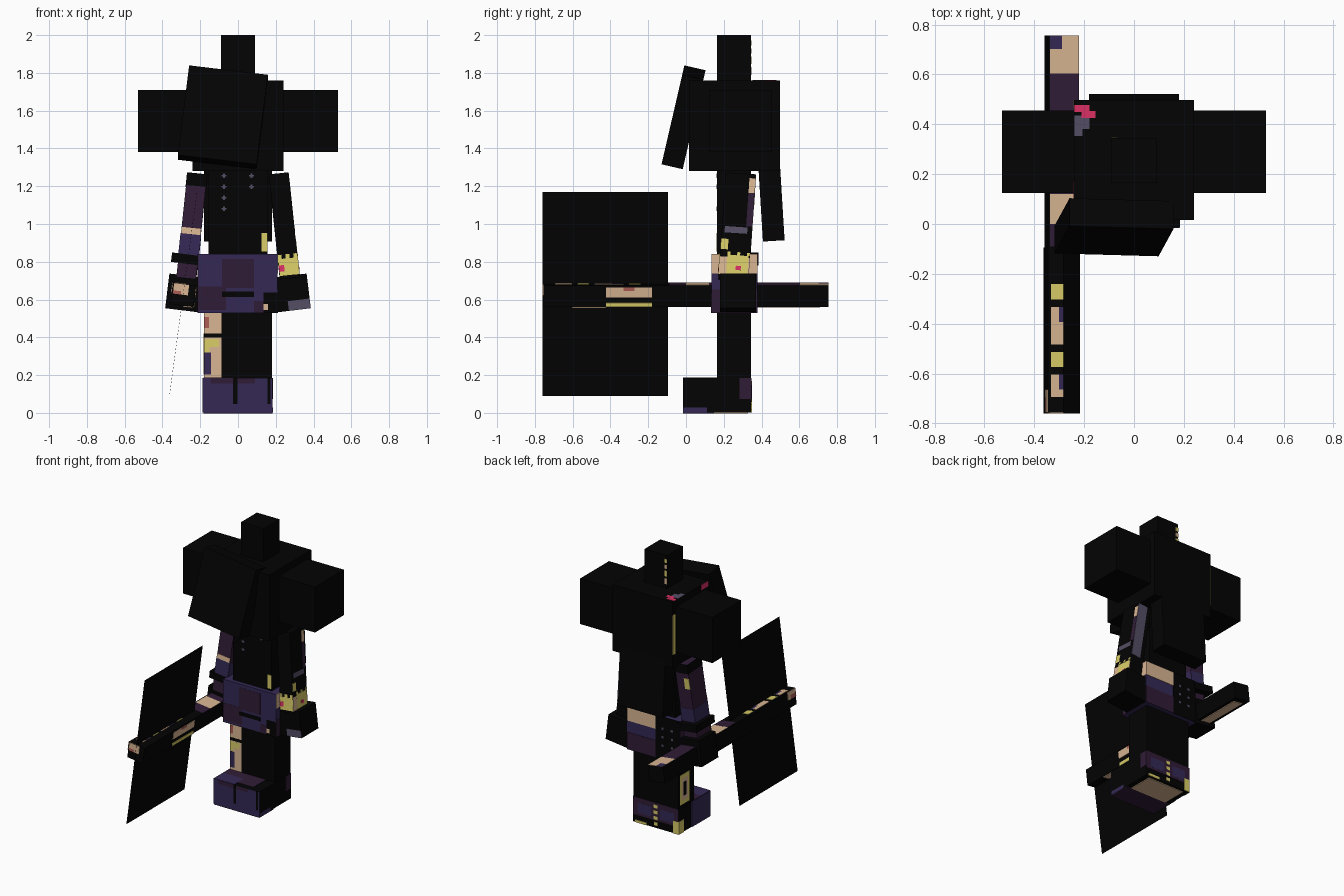
import bpy
from math import radians
from mathutils import Matrix, Vector

if "Cube" in bpy.data.objects:
    bpy.data.objects.remove(bpy.data.objects["Cube"], do_unlink=True)


def material(name, red, green, blue):
    mat = bpy.data.materials.new(name)
    mat.use_nodes = True
    colour = (red, green, blue, 1)
    mat.diffuse_color = colour
    mat.node_tree.nodes["Principled BSDF"].inputs["Base Color"].default_value = colour
    return mat


black = material("soft black", .001, .001, .001)
plum = material("dark plum", .03, .012, .038)
indigo = material("indigo", .034, .022, .09)
tan = material("skin tan", .7, .47, .29)
yellow = material("pale yellow", .7, .61, .14)
grey = material("violet grey", .09, .075, .13)
pink = material("hot pink", .7, .03, .13)
rust = material("rust red", .42, .11, .09)


def cuboid(name, colour, low, high, matrix):
    """Box between two local corners, placed by a matrix."""
    corners = [(x, y, z) for x in (low[0], high[0])
               for y in (low[1], high[1]) for z in (low[2], high[2])]
    faces = [(0, 1, 3, 2), (4, 6, 7, 5), (0, 4, 5, 1),
             (2, 3, 7, 6), (0, 2, 6, 4), (1, 5, 7, 3)]
    mesh = bpy.data.meshes.new(name)
    mesh.from_pydata(corners, [], faces)
    mesh.materials.append(colour)
    obj = bpy.data.objects.new(name, mesh)
    obj.matrix_world = matrix
    bpy.context.collection.objects.link(obj)


def part(name, colour, centre, size, pitch=0, roll=0):
    half = Vector(size) / 2
    matrix = (Matrix.Translation(centre) @ Matrix.Rotation(radians(pitch), 4, "X")
              @ Matrix.Rotation(radians(roll), 4, "Y"))
    cuboid(name, colour, -half, half, matrix)
    return {"name": name, "half": half, "matrix": matrix, "layers": 0}


# Each side: normal axis, direction, horizontal axis, vertical axis
SIDES = {"front": (1, -1, 0, 2), "back": (1, 1, 0, 2), "left": (0, 1, 1, 2),
         "right": (0, -1, 1, 2), "top": (2, 1, 0, 1), "bottom": (2, -1, 0, 1)}


def paint(owner, side, colour, u0, u1, v0, v1):
    """Thin plate covering a fraction of one side of a part."""
    normal, sign, across, up = SIDES[side]
    half = owner["half"]
    owner["layers"] += 1
    low, high = Vector(), Vector()
    for axis, start, end in ((across, u0, u1), (up, v0, v1)):
        low[axis] = half[axis] * (2 * start - 1)
        high[axis] = half[axis] * (2 * end - 1)
    inner = sign * half[normal]
    outer = inner + sign * (.001 + owner["layers"] * .0002)
    low[normal], high[normal] = min(inner, outer), max(inner, outer)
    cuboid(f"{owner['name']}_{side}_patch", colour, low, high, owner["matrix"])


def wrap(owner, colour, v0, v1):
    for side in ("front", "back", "left", "right"):
        paint(owner, side, colour, 0, 1, v0, v1)


# Head, with the large hood, side puffs and tilted mask
crown = part("crown", black, (0, .255, 1.86), (.18, .18, .28))
for colour, start, end in ((tan, .25, .4), (yellow, .45, .6), (tan, .65, .75), (yellow, .8, .9)):
    paint(crown, "back", colour, 0, .12, start, end)
hood = part("hood", black, (0, .257, 1.52), (.48, .48, .48))
paint(hood, "top", grey, 0, .07, .7, .76)
paint(hood, "top", grey, 0, .13, .76, .87)
paint(hood, "top", pink, 0, .13, .9, .96)
paint(hood, "top", pink, .06, .18, .85, .91)
paint(hood, "right", yellow, .93, 1, .2, .8)
paint(hood, "right", pink, .15, .32, .92, 1)
for side, sign in (("left", 1), ("right", -1)):
    part(f"{side}_puff", black, (sign * .37, .29, 1.545), (.32, .33, .33))
part("mask", black, (-.08, -.013, 1.565), (.42, .115, .49), -13, 7)
part("back_hair", black, (0, .447, 1.2), (.36, .115, .58), 3.5)

# Torso with buttons
torso = part("torso", black, (0, .255, 1.0), (.31, .18, .58))
for u in (.26, .73):
    for row in range(4 if u < .5 else 2):
        v = .94 - row * .1
        paint(torso, "front", grey, u - .04, u + .04, v - .007, v + .007)
        paint(torso, "front", grey, u - .015, u + .015, v - .02, v + .02)
paint(torso, "front", yellow, .9, 1, .25, .42)

# Skirt with coloured panels
skirt = part("skirt", indigo, (0, .255, .685), (.42, .24, .31))
paint(skirt, "front", plum, .3, .7, .42, .92)
paint(skirt, "front", plum, 0, .35, .05, .45)
paint(skirt, "front", plum, .7, .85, 0, .2)
paint(skirt, "front", black, .3, .7, .27, .36)
paint(skirt, "front", black, .82, 1, 0, .35)
paint(skirt, "front", tan, .82, .88, .05, .15)
for side, start in (("left", 0), ("back", .45)):
    paint(skirt, side, tan, start, 1, .67, 1)
    paint(skirt, side, plum, start, 1, 0, .4)
paint(skirt, "back", black, 0, .45, 0, 1)
for u in (.12, .3):
    for v in (.3, .5, .7):
        paint(skirt, "back", grey, u, u + .04, v, v + .05)
paint(skirt, "right", plum, 0, 1, 0, 1)

# Legs, with one bare striped shin
legs = part("legs", black, (0, .255, .42), (.36, .18, .72))
paint(legs, "front", tan, 0, .26, .17, .67)
paint(legs, "front", yellow, 0, .22, .4, .46)
paint(legs, "front", yellow, 0, .08, .36, .42)
paint(legs, "front", black, 0, .26, .47, .5)
paint(legs, "front", indigo, 0, .1, .2, .36)
paint(legs, "front", rust, 0, .07, .54, .62)
paint(legs, "right", yellow, .3, .9, .2, .5)
paint(legs, "right", tan, .4, .8, .24, .46)
paint(legs, "right", black, .5, .7, .28, .42)

# Shoes as one block with a dividing line
shoes = part("shoes", black, (0, .165, .093), (.365, .36, .182))
paint(shoes, "front", indigo, 0, 1, 0, 1)
paint(shoes, "front", plum, .1, .75, .85, 1)
paint(shoes, "front", black, .43, .49, .25, 1)
paint(shoes, "front", black, .93, .97, .25, 1)
paint(shoes, "left", plum, .83, 1, .4, 1)
paint(shoes, "left", indigo, 0, .35, 0, .15)
paint(shoes, "top", plum, 0, .8, .1, .5)
paint(shoes, "top", indigo, 0, .45, 0, .3)
paint(shoes, "back", plum, 0, 1, .3, 1)
paint(shoes, "back", indigo, .1, .4, .4, .8)
paint(shoes, "back", indigo, .6, .9, .4, .8)
for row in range(4):
    v = .1 + row * .23
    paint(shoes, "back", yellow, .46, .54, v, v + .13)
paint(shoes, "back", yellow, 0, .12, 0, .5)
paint(shoes, "back", yellow, .7, .95, 0, .1)
paint(shoes, "right", indigo, 0, .6, 0, 1)
paint(shoes, "right", yellow, .85, 1, 0, .5)
paint(shoes, "bottom", plum, 0, 1, 0, .45)
paint(shoes, "bottom", tan, .1, .9, .45, .95)

# Arms: sleeve and flared cuff on both sides
sleeves, cuffs = {}, {}
for side, sign, base in (("left", 1, black), ("right", -1, plum)):
    sleeves[side] = part(f"{side}_sleeve", base, (sign * .245, .27, .985),
                         (.105, .16, .56), -4, -6 * sign)
    cuffs[side] = part(f"{side}_cuff", black, (sign * .285, .275, .635),
                       (.18, .19, .185), 0, -7 * sign)
part("right_band", black, (-.275, .28, .815), (.155, .21, .05), 0, 7)
wrap(sleeves["right"], black, .88, 1)
wrap(sleeves["right"], indigo, .2, .42)
paint(sleeves["right"], "front", tan, 0, 1, .42, .48)
paint(sleeves["right"], "back", yellow, 0, .4, .68, .82)
left = sleeves["left"]
paint(left, "left", grey, .1, .85, .43, .49)
paint(left, "left", plum, .8, 1, .5, .82)
paint(left, "left", tan, .8, 1, .82, .96)
paint(left, "left", yellow, 0, .25, .27, .37)
paint(left, "back", grey, .3, 1, .3, 1)

# Toothed gold wristband with a small gem
paint(left, "left", tan, 0, 1, .03, .2)
paint(left, "left", yellow, .25, .95, .03, .22)
paint(left, "front", yellow, 0, 1, .03, .19)
for u in (0, .4, .8):
    paint(left, "front", yellow, u, u + .2, .19, .23)
    paint(left, "left", yellow, u * .8 + .25, u * .8 + .35, .22, .25)
paint(left, "front", pink, 0, .28, .07, .13)
paint(left, "left", pink, .55, .72, .08, .12)
paint(cuffs["left"], "front", grey, .35, 1, 0, .28)

# Long weapon: shaft along the body's depth and a broad thin blade, both leaning
shaft = part("shaft", black, (-.29, 0, .625), (.125, 1.51, .115), 0, 7)
for colour, start, end in ((plum, .58, .9), (tan, .5, .58), (plum, .44, .5), (tan, .9, 1)):
    paint(shaft, "top", colour, .06, 1, start, end)
paint(shaft, "top", indigo, .06, .45, .965, 1)
for colour, start, end in ((yellow, .3, .34), (tan, .18, .28), (indigo, .24, .28),
                           (yellow, .12, .16), (tan, .04, .1), (indigo, .06, .1)):
    paint(shaft, "top", colour, .35 if colour is indigo else .1, .57, start, end)
paint(shaft, "left", tan, .22, .38, .45, .9)
paint(shaft, "left", yellow, .22, .38, 0, .2)
paint(shaft, "left", rust, .28, .32, .75, .9)
paint(shaft, "right", tan, 0, .06, .5, 1)
paint(shaft, "right", rust, 0, .04, .5, .75)
paint(shaft, "front", tan, .06, .7, .5, 1)
paint(shaft, "front", rust, .06, .4, .5, .65)
paint(shaft, "bottom", tan, .2, .8, .75, .97)
paint(shaft, "bottom", tan, .55, .95, .1, .22)
part("blade", black, (-.29, -.427, .63), (.001, .665, 1.09), 0, 7.7)
